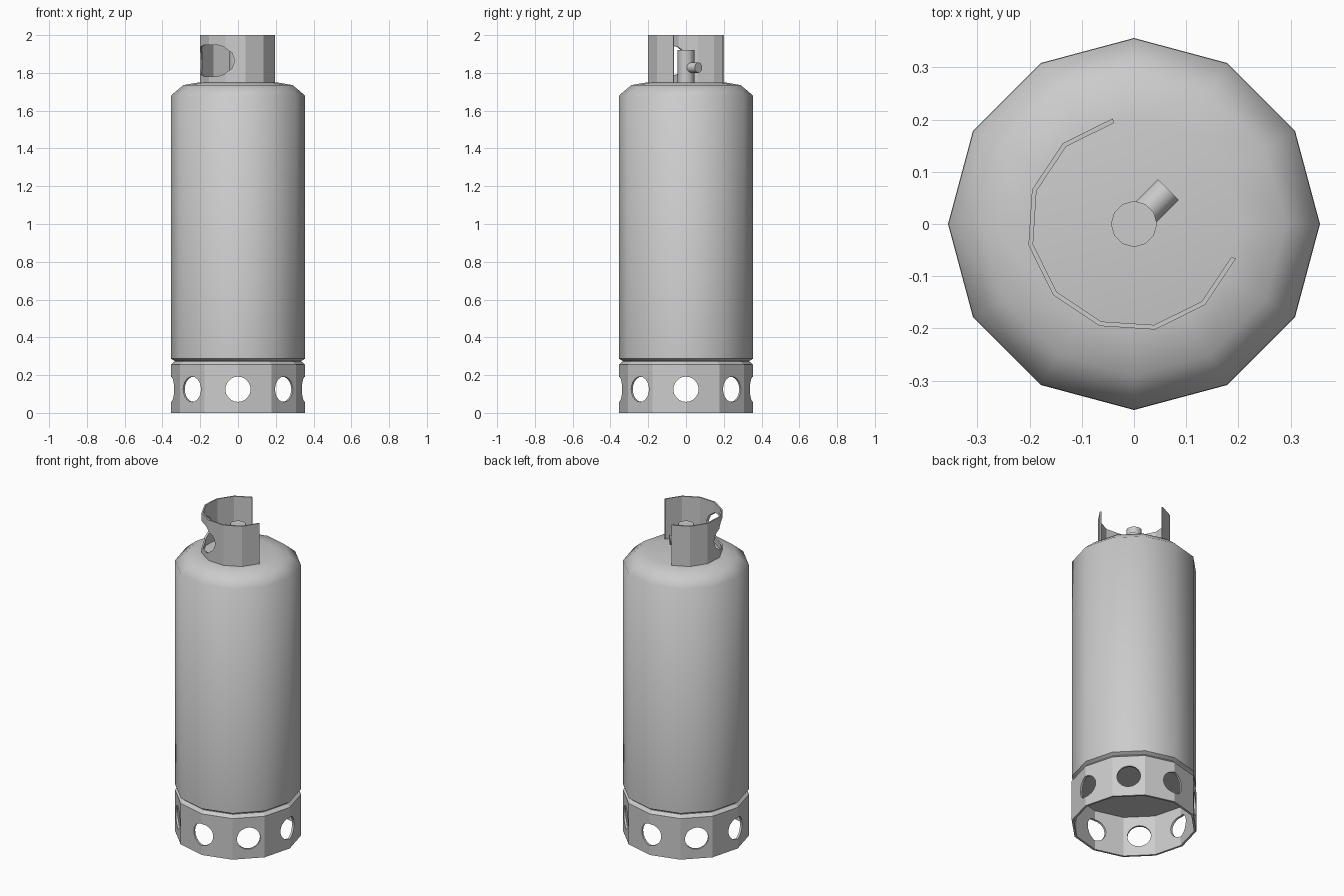
import bpy, bmesh
from math import radians, cos, sin, pi
from mathutils import Matrix, Vector

if "Cube" in bpy.data.objects:
    bpy.data.objects.remove(bpy.data.objects["Cube"])


def make_object(name, bm):
    bmesh.ops.remove_doubles(bm, verts=bm.verts, dist=1e-5)
    bmesh.ops.recalc_face_normals(bm, faces=bm.faces)
    mesh = bpy.data.meshes.new(name)
    bm.to_mesh(mesh)
    bm.free()
    obj = bpy.data.objects.new(name, mesh)
    bpy.context.collection.objects.link(obj)
    return obj


def lathe(name, profile, sides=12):
    """Spin an (r, z) profile around z; ends on the axis merge shut."""
    bm = bmesh.new()
    rings = [[bm.verts.new((r * cos(2 * pi * i / sides), r * sin(2 * pi * i / sides), z))
              for i in range(sides)] for r, z in profile if r > 0]
    for a, b in zip(rings, rings[1:]):
        for i in range(sides):
            j = (i + 1) % sides
            bm.faces.new((a[i], a[j], b[j], b[i]))
    bm.faces.new(rings[0])
    bm.faces.new(rings[-1])
    return make_object(name, bm)


def prism(name, outline, depth, matrix):
    """Extrude a 2D outline along local z, centred, then place it."""
    bm = bmesh.new()
    face = bm.faces.new([bm.verts.new((x, y, -depth / 2)) for x, y in outline])
    ext = bmesh.ops.extrude_face_region(bm, geom=[face])
    bmesh.ops.translate(bm, vec=(0, 0, depth),
                        verts=[v for v in ext["geom"] if isinstance(v, bmesh.types.BMVert)])
    bm.transform(matrix)
    return make_object(name, bm)


def circle(r, n, cx=0.0, start=0.0, span=2 * pi, closed=True):
    steps = n if closed else n - 1
    return [(cx + r * cos(start + span * i / steps), r * sin(start + span * i / steps))
            for i in range(n)]


def facing(angle, location):
    """Local z points horizontally along angle, local y points up."""
    z = Vector((cos(angle), sin(angle), 0))
    y = Vector((0, 0, 1))
    x = y.cross(z)
    return Matrix.Translation(location) @ Matrix((x, y, z)).transposed().to_4x4()


def cut(target, cutter):
    cutter.hide_render = True
    mod = target.modifiers.new("cut", "BOOLEAN")
    mod.operation = "DIFFERENCE"
    mod.solver = "EXACT"
    mod.object = cutter
    bpy.context.view_layer.objects.active = target
    bpy.ops.object.modifier_apply(modifier=mod.name)
    bpy.data.objects.remove(cutter)


def smooth(obj, angle):
    bpy.ops.object.select_all(action="DESELECT")
    obj.select_set(True)
    bpy.context.view_layer.objects.active = obj
    bpy.ops.object.shade_smooth_by_angle(angle=radians(angle))


# Tank body with a rounded shoulder
body = lathe("tank_body", [(0.335, 0.25), (0.335, 0.275), (0.355, 0.287),
                           (0.355, 1.68), (0.29, 1.735), (0.205, 1.75)])
smooth(body, 50)

# Foot ring: hollow skirt with a chamfered top, closed by an inner floor
foot = lathe("foot_ring", [(0.345, 0), (0.356, 0), (0.356, 0.255), (0.336, 0.272)])
bm = bmesh.new()
bm.from_mesh(foot.data)
bm.to_mesh(foot.data)
bm.free()
cut(foot, prism("foot_cavity", circle(0.343, 12), 0.5, Matrix.Translation((0, 0, 0))))
for k in range(4):
    cut(foot, prism("foot_hole_cutter", circle(0.067, 20), 1.0,
                    facing(k * pi / 4, (0, 0, 0.125))))

# Valve guard collar: open arc of eight flat panels
arc = dict(n=9, start=radians(101.3), span=radians(240), closed=False)
collar = prism("guard_collar", circle(0.206, **arc) + circle(0.197, **arc)[::-1],
               0.25, Matrix.Translation((0, 0, 1.875)))

# Hand slot in the middle of the collar
slot = (circle(0.083, 7, 0.055, -pi / 2, pi, False)
        + circle(0.083, 7, -0.055, pi / 2, pi, False))
mid = radians(221.3)
cut(collar, prism("slot_cutter", slot, 0.25,
                  facing(mid, (0.2 * cos(mid), 0.2 * sin(mid), 1.865))))

# Valve stem and its side outlet
stem = prism("valve_stem", circle(0.044, 12), 0.18, Matrix.Translation((0, 0, 1.83)))
outlet = prism("valve_outlet", circle(0.028, 12), 0.093,
               facing(pi / 4, (0.033, 0.033, 1.828)))
for part in (stem, outlet):
    smooth(part, 40)
